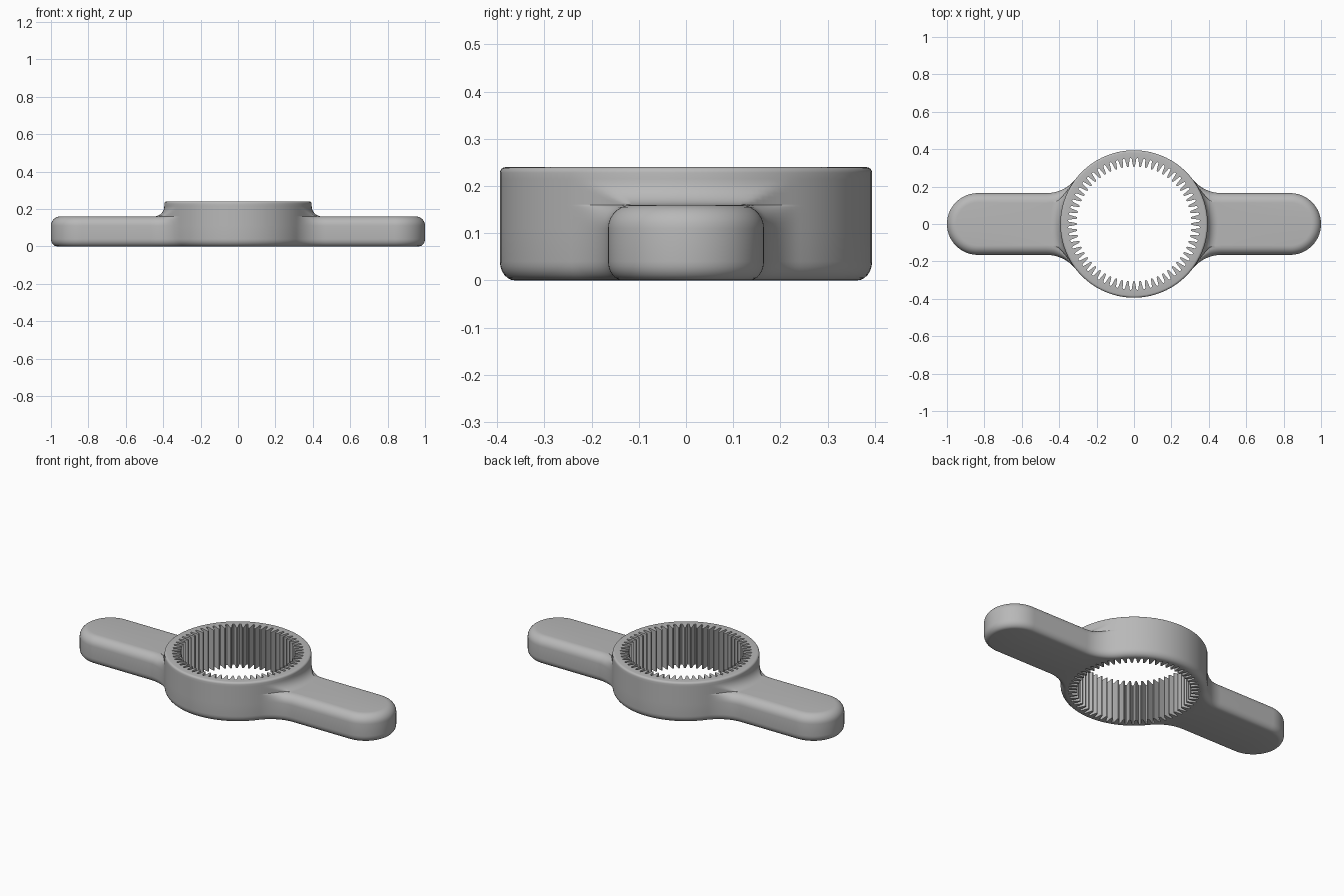
import bpy, bmesh
from math import sin, cos, pi, sqrt, radians, atan2
from mathutils import Vector

cube = bpy.data.objects.get("Cube")
if cube:
    bpy.data.objects.remove(cube)

RING, HEIGHT = 0.394, 0.24          # ring outer radius and height
HALF, GRIP = 0.165, 0.16            # handle half width and height
FLARE, COVE = 0.2, 0.055            # plan and vertical fillets at the ring
ROOT, TIP, TEETH = 0.353, 0.306, 60

grey = bpy.data.materials.new("satin_grey")
grey.use_nodes = True
colour = (0.48, 0.48, 0.48, 1)
grey.diffuse_color = colour
grey.node_tree.nodes["Principled BSDF"].inputs["Base Color"].default_value = colour


def arc(cx, cy, radius, start, end, count, sign=1):
    """Points with outward normals along an arc."""
    result = []
    for i in range(count + 1):
        a = start + (end - start) * i / count
        n = Vector((cos(a), sin(a)))
        result.append((Vector((cx, cy)) + n * radius, n * sign))
    return result


# Quarter outline: ring, concave flare, rounded handle end
fy = HALF + FLARE
fx = sqrt((RING + FLARE) ** 2 - fy ** 2)
touch = atan2(fy, fx)
quarter = (arc(0, 0, RING, pi / 2, touch, 16)
           + arc(fx, fy, FLARE, touch + pi, 1.5 * pi, 14, -1)[1:]
           + arc(1 - HALF, 0, HALF, pi / 2, 0, 18))


def whole(points):
    """Mirror a quarter outline to the full loop."""
    right = points + [Vector((p.x, -p.y)) for p in reversed(points[:-1])]
    return right + [Vector((-p.x, p.y)) for p in reversed(right[1:-1])]


def inset(amount):
    return [p - n * amount for p, n in quarter]


def grip_inset(amount):
    """Round the handle edge only, fading out on the ring."""
    return [p - n * amount * min(1, max(0, p.length - RING) / 0.06)
            for p, n in quarter]


def collar(base, offset):
    """Pull the handle outline back to the ring wall."""
    result = []
    for p in base:
        r = RING + min(offset, max(0, p.length - RING))
        result.append(Vector((sqrt(max(0, r * r - p.y * p.y)), p.y)))
    return result


# Stack of outlines from the bottom to the top
levels = []
for i in range(7):
    a = i / 6 * pi / 2
    levels.append((0.04 * (1 - cos(a)), inset(0.032 * (1 - sin(a)))))
edge = 0.05
for i in range(8):
    a = i / 7 * pi / 2
    levels.append((GRIP - edge + edge * sin(a), grip_inset(edge * (1 - cos(a)))))
top_outline = levels[-1][1]
for i in range(9):
    a = i / 8 * pi / 2
    levels.append((GRIP + COVE * (1 - cos(a)),
                   collar(top_outline, COVE * (1 - sin(a)))))
bare = collar(top_outline, 0)
for i in range(5):
    a = i / 4 * pi / 2
    shrink = 1 - 0.012 * (1 - cos(a)) / RING
    levels.append((HEIGHT - 0.012 * (1 - sin(a)), [p * shrink for p in bare]))

# Tooth outline inside the ring
teeth = []
for k in range(TEETH):
    for share, radius in ((-0.33, ROOT - 0.006), (-0.17, TIP + 0.005), (-0.09, TIP),
                          (0.09, TIP), (0.17, TIP + 0.005), (0.33, ROOT - 0.006),
                          (0.42, ROOT), (0.58, ROOT)):
        a = (k + share) * 2 * pi / TEETH
        teeth.append(Vector((cos(a), sin(a))) * radius)

bm = bmesh.new()


def loop(points, z):
    return [bm.verts.new((p.x, p.y, z)) for p in points]


def skin(lower, upper):
    count = len(lower)
    for i in range(count):
        j = (i + 1) % count
        bm.faces.new((lower[i], lower[j], upper[j], upper[i]))


# Outer skin and toothed bore
loops = [loop(whole(points), z) for z, points in levels]
for lower, upper in zip(loops, loops[1:]):
    skin(lower, upper)
bore = [loop(teeth, z) for z in (0, HEIGHT)]
skin(*bore)
bmesh.ops.remove_doubles(bm, verts=bm.verts[:], dist=0.00001)

# Flat underside and top rim
for z in (0, HEIGHT):
    rim = [e for e in bm.edges if e.is_boundary
           and all(abs(v.co.z - z) < 0.0001 for v in e.verts)]
    bmesh.ops.triangle_fill(bm, edges=rim, use_beauty=True,
                            normal=Vector((0, 0, 1 if z else -1)))
bmesh.ops.recalc_face_normals(bm, faces=bm.faces[:])

mesh = bpy.data.meshes.new("toothed_ring_with_handles")
bm.to_mesh(mesh)
bm.free()
mesh.materials.append(grey)
body = bpy.data.objects.new("toothed_ring_with_handles", mesh)
bpy.context.collection.objects.link(body)
bpy.ops.object.select_all(action="DESELECT")
body.select_set(True)
bpy.context.view_layer.objects.active = body
bpy.ops.object.shade_smooth_by_angle(angle=radians(32))
